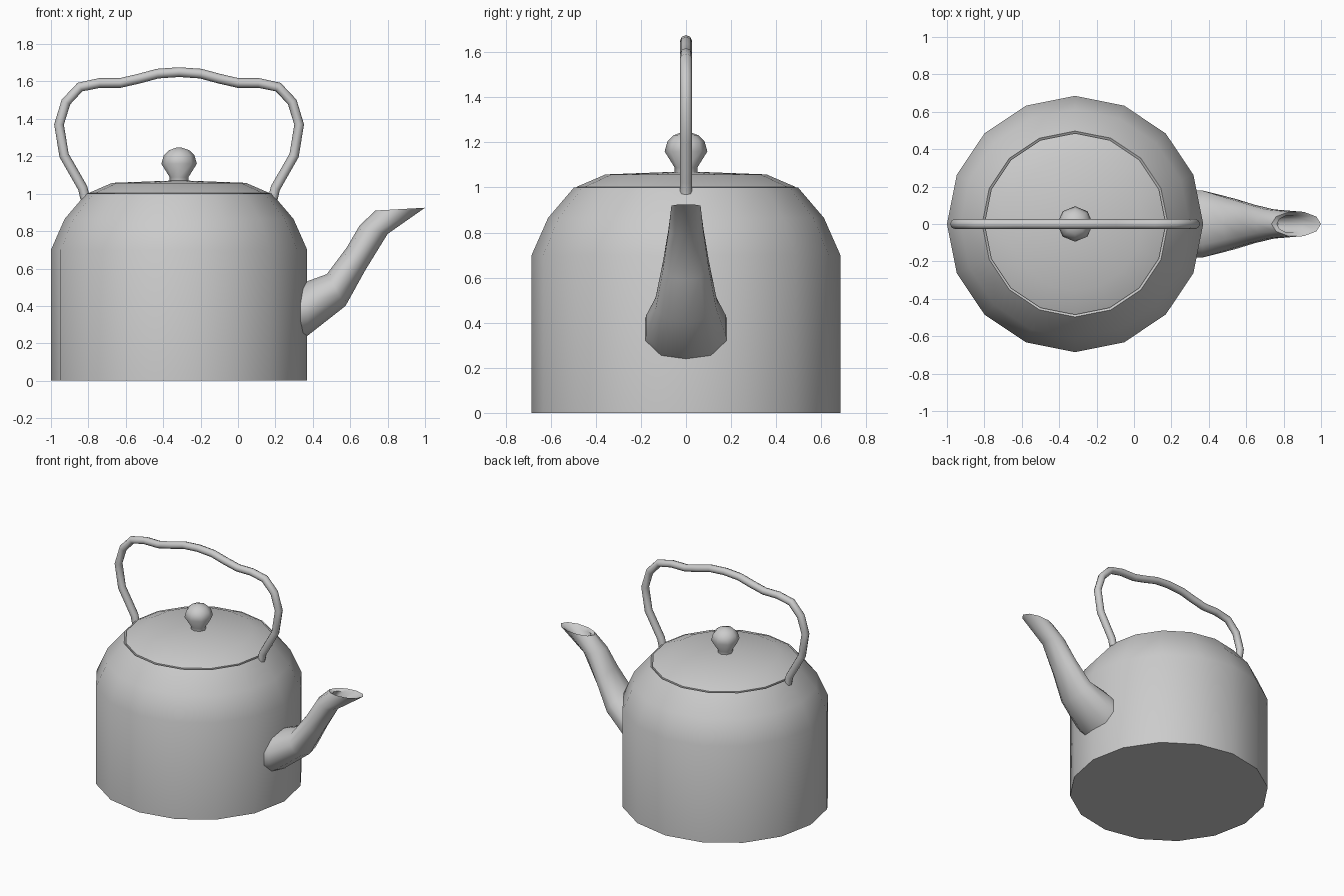
import bpy, bmesh, math
from mathutils import Vector

if "Cube" in bpy.data.objects:
    bpy.data.objects.remove(bpy.data.objects["Cube"])

CX = -0.315  # axis of the kettle body


def ring(center, u, v, n):
    """n points of an ellipse with half axes u and v; the first point lies on u."""
    return [center + u * math.cos(2 * math.pi * i / n) + v * math.sin(2 * math.pi * i / n)
            for i in range(n)]


def loft(name, rings, cap_start=True, cap_end=True, angle=60):
    """Skin a list of equal rings into one smooth-shaded object."""
    bm = bmesh.new()
    loops = [[bm.verts.new(p) for p in r] for r in rings]
    n = len(loops[0])
    for a, b in zip(loops, loops[1:]):
        for i in range(n):
            j = (i + 1) % n
            bm.faces.new((a[i], a[j], b[j], b[i]))
    if cap_start:
        bm.faces.new(loops[0][::-1])
    if cap_end:
        bm.faces.new(loops[-1])
    bmesh.ops.remove_doubles(bm, verts=bm.verts, dist=1e-5)
    bmesh.ops.recalc_face_normals(bm, faces=bm.faces)
    mesh = bpy.data.meshes.new(name)
    bm.to_mesh(mesh)
    bm.free()
    mesh.shade_smooth()
    mesh.set_sharp_from_angle(angle=math.radians(angle))
    obj = bpy.data.objects.new(name, mesh)
    bpy.context.collection.objects.link(obj)
    return obj


def lathe(name, profile, n, **kw):
    """Turn a (radius, z) profile around the body axis."""
    return loft(name, [ring(Vector((CX, 0, z)), Vector((r, 0, 0)), Vector((0, r, 0)), n)
                       for r, z in profile], **kw)


# Body: straight wall with a rounded shoulder and a seat for the lid
lathe("body", [(0.685, 0), (0.685, 0.70), (0.612, 0.865), (0.497, 1.0),
               (0.485, 0.99)], 16)

# Lid: shallow dome set just inside the shoulder
lathe("lid", [(0.485, 0.985), (0.485, 1.003), (0.357, 1.058), (0.04, 1.07)], 16)

# Lid knob
lathe("knob", [(0.05, 1.06), (0.05, 1.088), (0.095, 1.16),
               (0.082, 1.205), (0.055, 1.232), (0.015, 1.246)], 8)

# Handle: half path (offset from axis, z), mirrored to the other side
half = [(0.502, 0.975), (0.515, 1.03), (0.615, 1.205), (0.642, 1.37), (0.605, 1.49),
        (0.53, 1.57), (0.425, 1.592), (0.315, 1.592), (0.215, 1.615), (0.115, 1.642)]
path = [(CX + x, z) for x, z in half] + [(CX, 1.65)] + [(CX - x, z) for x, z in reversed(half)]
path = [Vector((x, 0, z)) for x, z in path]
side = Vector((0, 1, 0))
rings = []
for i, p in enumerate(path):
    before, after = path[max(i - 1, 0)], path[min(i + 1, len(path) - 1)]
    normal = (after - before).normalized().cross(side)
    rings.append(ring(p, normal * 0.026, side * 0.027, 8))
loft("handle", rings)

# Spout: sections as (top x, top z, bottom x, bottom z, half width)
sections = [
    (0.31, 0.50, 0.32, 0.21, 0.19),
    (0.365, 0.53, 0.375, 0.243, 0.187),
    (0.475, 0.57, 0.575, 0.40, 0.142),
    (0.58, 0.71, 0.68, 0.59, 0.108),
    (0.65, 0.83, 0.80, 0.785, 0.082),
    (0.735, 0.91, 1.0, 0.925, 0.068),
    # inside of the mouth
    (0.765, 0.90, 0.91, 0.885, 0.047),
    (0.70, 0.80, 0.77, 0.77, 0.045),
]
rings = []
for tx, tz, bx, bz, w in sections:
    top, bottom = Vector((tx, 0, tz)), Vector((bx, 0, bz))
    rings.append(ring((top + bottom) / 2, (bottom - top) / 2, Vector((0, w, 0)), 10))
loft("spout", rings, cap_start=False)
